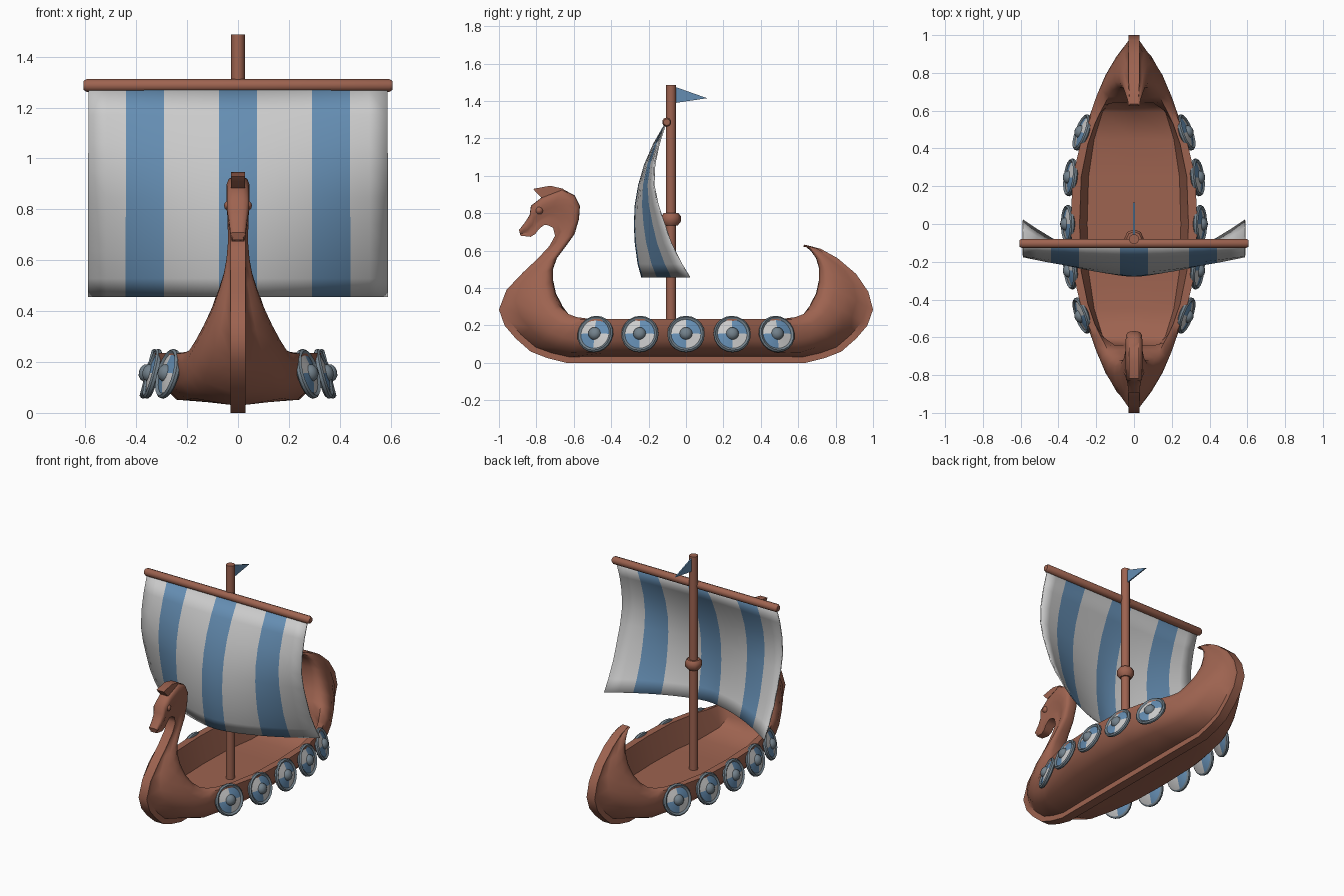
import bpy, bmesh
from math import cos, sin, pi, radians
from mathutils import Matrix, Vector

if "Cube" in bpy.data.objects:
    bpy.data.objects.remove(bpy.data.objects["Cube"])


def mat(name, c):
    m = bpy.data.materials.new(name)
    m.diffuse_color = (*c, 1)
    m.use_nodes = True
    m.node_tree.nodes["Principled BSDF"].inputs["Base Color"].default_value = m.diffuse_color
    return m


WOOD = mat("wood", (0.34, 0.125, 0.08))
BLUE = mat("blue", (0.13, 0.27, 0.45))
WHITE = mat("white", (0.75, 0.75, 0.75))
IRON = mat("iron", (0.17, 0.22, 0.26))


def make(name, bm, mats, angle=40):
    bmesh.ops.recalc_face_normals(bm, faces=bm.faces)
    me = bpy.data.meshes.new(name)
    bm.to_mesh(me)
    bm.free()
    for m in mats:
        me.materials.append(m)
    ob = bpy.data.objects.new(name, me)
    bpy.context.collection.objects.link(ob)
    bpy.ops.object.select_all(action='DESELECT')
    ob.select_set(True)
    bpy.context.view_layer.objects.active = ob
    bpy.ops.object.shade_smooth_by_angle(angle=radians(angle))
    return ob


def prism(name, pts, half, m):
    """Extrude a (y, z) outline across x."""
    bm = bmesh.new()
    a = [bm.verts.new((-half, y, z)) for y, z in pts]
    b = [bm.verts.new((half, y, z)) for y, z in pts]
    bm.faces.new(a)
    bm.faces.new(b)
    for i in range(len(a)):
        j = (i + 1) % len(a)
        bm.faces.new((a[i], a[j], b[j], b[i]))
    return make(name, bm, [m])


def revolve(name, prof, n, mats, matrix, pick=lambda i, k: 0):
    """Spin an (r, h) profile about z, then place it."""
    bm = bmesh.new()
    rings = []
    for r, h in prof:
        if r == 0:
            rings.append([bm.verts.new((0, 0, h))] * n)
        else:
            rings.append([bm.verts.new((r * cos(2 * pi * k / n), r * sin(2 * pi * k / n), h)) for k in range(n)])
    for i in range(len(prof) - 1):
        for k in range(n):
            vs = (rings[i][k], rings[i][(k + 1) % n], rings[i + 1][(k + 1) % n], rings[i + 1][k])
            bm.faces.new(tuple(dict.fromkeys(vs))).material_index = pick(i, k)
    bm.transform(matrix)
    return make(name, bm, mats)


# Hull: sections given as keel (y, z), top (y, z), half width, blend open -> closed
body = [
    (0.25, 0, 0.25, 0.235, 0.325, 0), (0.46, 0, 0.42, 0.235, 0.285, 0),
    (0.64, 0, 0.53, 0.24, 0.245, 0.2), (0.74, 0.025, 0.58, 0.25, 0.222, 0.5),
    (0.83, 0.06, 0.62, 0.27, 0.20, 0.85), (0.91, 0.13, 0.665, 0.315, 0.172, 1),
    (0.97, 0.20, 0.695, 0.37, 0.14, 1), (1.0, 0.285, 0.71, 0.44, 0.105, 1)]
tail = [
    (0.975, 0.38, 0.71, 0.51, 0.08, 1), (0.91, 0.475, 0.695, 0.56, 0.062, 1),
    (0.81, 0.56, 0.67, 0.595, 0.048, 1), (0.72, 0.61, 0.645, 0.618, 0.036, 1),
    (0.635, 0.632, 0.625, 0.622, 0.03, 1)]
neck = [
    (0.96, 0.39, 0.71, 0.505, 0.078, 1), (0.87, 0.485, 0.69, 0.56, 0.058, 1),
    (0.79, 0.56, 0.645, 0.62, 0.046, 1), (0.73, 0.625, 0.595, 0.69, 0.04, 1),
    (0.70, 0.68, 0.572, 0.77, 0.041, 1), (0.711, 0.722, 0.567, 0.84, 0.044, 1),
    (0.735, 0.735, 0.595, 0.895, 0.046, 1), (0.757, 0.738, 0.66, 0.93, 0.046, 1),
    (0.775, 0.725, 0.765, 0.89, 0.045, 1), (0.79, 0.711, 0.829, 0.84, 0.044, 1),
    (0.805, 0.69, 0.836, 0.79, 0.038, 1), (0.83, 0.674, 0.862, 0.75, 0.034, 1),
    (0.885, 0.68, 0.893, 0.71, 0.03, 1)]
front = [(-a, b, -c, d, w, e) for a, b, c, d, w, e in body + neck]
sections = front[::-1] + [(0, 0, 0, 0.235, 0.335, 0)] + body + tail

OPEN = [(0.72, 0.22), (0.92, 0.5), (0.99, 0.85), (1, 1), (0.86, 1), (0.74, 0.3), (0, 0.3)]
SHUT = [(0.66, 0.30), (0.88, 0.5), (0.99, 0.7), (0.96, 0.85), (0.78, 0.95), (0.45, 0.99), (0, 1)]


def section(s):
    oy, oz, iy, iz, w, e = s
    o, t = Vector((0, oy, oz)), Vector((0, iy - oy, iz - oz))
    kw, kd = min(0.03, w * 0.75), min(0.035 / t.length, 0.2)
    half = [(0, 0), (kw, 0), (kw, kd)]
    half += [((a[0] * (1 - e) + b[0] * e) * w, a[1] * (1 - e) + b[1] * e) for a, b in zip(OPEN, SHUT)]
    full = half + [(-x, u) for x, u in half[-2:0:-1]]
    return [o + t * u + Vector((x, 0, 0)) for x, u in full]


bm = bmesh.new()
rings = [[bm.verts.new(p) for p in section(s)] for s in sections]
for a, b in zip(rings, rings[1:]):
    for k in range(len(a)):
        j = (k + 1) % len(a)
        bm.faces.new((a[k], a[j], b[j], b[k]))
bm.faces.new(rings[0])
bm.faces.new(rings[-1])
make("hull", bm, [WOOD], 50)

# Figurehead crest and eyes
prism("crest", [(-0.63, 0.91), (-0.66, 0.932), (-0.727, 0.947), (-0.818, 0.93), (-0.775, 0.885), (-0.70, 0.87)], 0.027, WOOD)
for sx in (-1, 1):
    eye = [(0.022 * sin(pi * i / 6) if 0 < i < 6 else 0, -0.022 * cos(pi * i / 6)) for i in range(7)]
    revolve("eye", eye, 10, [WOOD], Matrix.Translation((sx * 0.033, -0.785, 0.815)))

# Mast, collar and yard
at_mast = Matrix.Translation((0, -0.08, 0))
revolve("mast", [(0, 0.06), (0.027, 0.06), (0.027, 1.487), (0, 1.487)], 10, [WOOD], at_mast)
revolve("mast_collar", [(0, 0.735), (0.036, 0.735), (0.052, 0.755), (0.052, 0.785), (0.04, 0.80), (0, 0.80)], 8, [WOOD], at_mast)
revolve("yard", [(0, -0.607), (0.018, -0.607), (0.025, -0.595), (0.025, 0.595), (0.018, 0.607), (0, 0.607)], 10, [WOOD],
        Matrix.Translation((0, -0.103, 1.287)) @ Matrix.Rotation(pi / 2, 4, 'Y'))

# Flag
prism("flag", [(-0.056, 1.475), (-0.056, 1.39), (0.113, 1.415)], 0.004, BLUE)

# Striped billowing sail: rows are z, centre y, edge y
rows = [(1.27, -0.115, -0.112), (1.17, -0.172, -0.145), (1.06, -0.22, -0.168), (0.95, -0.252, -0.172),
        (0.845, -0.27, -0.15), (0.74, -0.275, -0.115), (0.64, -0.27, -0.08), (0.53, -0.255, -0.025), (0.457, -0.235, 0.02)]
half = [0.037, 0.074, 0.146, 0.218, 0.29, 0.365, 0.44, 0.515, 0.588]
cols = [-x for x in half[::-1]] + [0] + half
bm = bmesh.new()
grid = [[bm.verts.new((x, c + (e - c) * (abs(x) / 0.588) ** 1.6, z)) for x in cols] for z, c, e in rows]
for a, b in zip(grid, grid[1:]):
    for k in range(len(cols) - 1):
        f = bm.faces.new((a[k], a[k + 1], b[k + 1], b[k]))
        xm = abs(cols[k] + cols[k + 1]) / 2
        f.material_index = int(xm < 0.074 or 0.29 < xm < 0.44)
sail = make("sail", bm, [WHITE, BLUE], 40)
mod = sail.modifiers.new("thickness", 'SOLIDIFY')
mod.thickness = 0.008
mod.offset = 0

# Round shields with quartered faces, iron rim and boss
dish = [(0, 0), (0.09, 0), (0.1, 0.008), (0.1, 0.02), (0.092, 0.028), (0.08, 0.02), (0.034, 0.03),
        (0.03, 0.042), (0.017, 0.052), (0, 0.055)]


def shield_mat(i, k):
    quarter = (k // 5) % 2
    return quarter if i in (0, 5) else 2


for side in (-1, 1):
    for y, x, yaw in ((-0.48, 0.262, -20), (-0.245, 0.322, -7), (0, 0.336, 0), (0.245, 0.322, 7), (0.48, 0.262, 20)):
        turn = yaw if side > 0 else 180 - yaw
        m = (Matrix.Translation((side * x, y, 0.15)) @ Matrix.Rotation(radians(turn), 4, 'Z')
             @ Matrix.Rotation(radians(75), 4, 'Y'))
        revolve("shield", dish, 20, [WHITE, BLUE, IRON], m, shield_mat)
